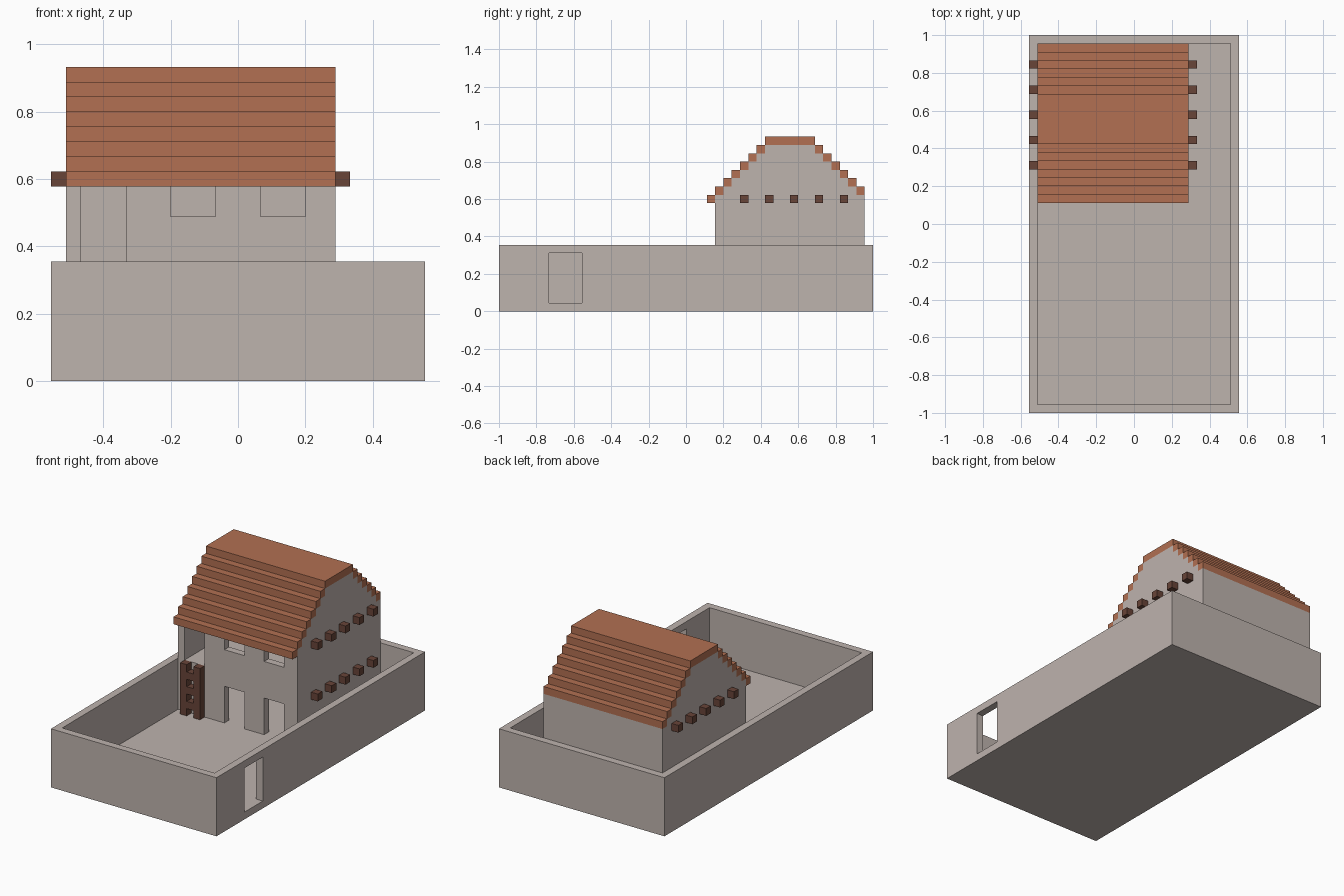
import bpy, bmesh

if "Cube" in bpy.data.objects:
    bpy.data.objects.remove(bpy.data.objects["Cube"], do_unlink=True)

U = 2 / 45  # one block; everything is laid out on a 25 x 45 x 21 block grid


def material(name, color):
    m = bpy.data.materials.new(name)
    m.use_nodes = True
    m.diffuse_color = (*color, 1)
    bsdf = next(n for n in m.node_tree.nodes if n.type == 'BSDF_PRINCIPLED')
    bsdf.inputs["Base Color"].default_value = (*color, 1)
    return m


PLASTER = material("pale plaster", (0.515, 0.451, 0.423))
TILE = material("terracotta tile", (0.445, 0.162, 0.084))
WOOD = material("dark wood", (0.138, 0.058, 0.040))


def prism(name, profile, x0, x1, mat):
    """Extrude a (y, z) profile from x0 to x1, all in block units."""
    bm = bmesh.new()
    face = bm.faces.new([bm.verts.new((x0, y, z)) for y, z in profile])
    ext = bmesh.ops.extrude_face_region(bm, geom=[face])
    moved = [v for v in ext["geom"] if isinstance(v, bmesh.types.BMVert)]
    bmesh.ops.translate(bm, verts=moved, vec=(x1 - x0, 0, 0))
    for v in bm.verts:
        v.co = ((v.co.x - 12.5) * U, (v.co.y - 22.5) * U, v.co.z * U)
    bmesh.ops.recalc_face_normals(bm, faces=bm.faces)
    mesh = bpy.data.meshes.new(name)
    bm.to_mesh(mesh)
    bm.free()
    mesh.materials.append(mat)
    obj = bpy.data.objects.new(name, mesh)
    bpy.context.collection.objects.link(obj)
    return obj


def box(name, x, y, z, mat):
    return prism(name, [(y[0], z[0]), (y[1], z[0]), (y[1], z[1]), (y[0], z[1])],
                 x[0], x[1], mat)


def cut(obj, x, y, z):
    """Carve a box out of obj and discard the cutter."""
    cutter = box("cutter", x, y, z, PLASTER)
    cutter.hide_render = True
    mod = obj.modifiers.new("opening", 'BOOLEAN')
    mod.operation = 'DIFFERENCE'
    mod.solver = 'EXACT'
    mod.object = cutter
    bpy.context.view_layer.objects.active = obj
    bpy.ops.object.modifier_apply(modifier=mod.name)
    bpy.data.objects.remove(cutter, do_unlink=True)


# Courtyard: floor and surrounding wall with a side gateway
yard = box("courtyard_wall", (0, 25), (0, 45), (0, 8), PLASTER)
cut(yard, (1, 24), (1, 44), (1, 9))
cut(yard, (23.5, 26), (6, 10), (1, 7))

# House body with stepped gables
profile = [(26, 1), (44, 1)]
for i in range(6):
    profile += [(44 - i, 14 + i), (43 - i, 14 + i)]
profile += [(38, 20), (32, 20)]
for i in reversed(range(6)):
    profile += [(27 + i, 14 + i), (26 + i, 14 + i)]
house = prism("house_walls", profile, 1, 19, PLASTER)

# Two hollow storeys
cut(house, (2, 18), (27, 43), (0.5, 7))
cut(house, (2, 18), (27, 43), (8, 14))

# Ground floor doors, windows above them, and the loft door
for x in (8, 14):
    cut(house, (x, x + 3), (25, 27.5), (0.5, 6))
    cut(house, (x, x + 3), (25, 27.5), (11, 13))
cut(house, (2, 5), (25, 27.5), (8, 13))

# Roof: stepped tile courses and a flat ridge
for i in range(7):
    box(f"front_tile_course_{i + 1}", (1, 19), (25 + i, 26 + i), (13 + i, 14 + i), TILE)
for i in range(6):
    box(f"back_tile_course_{i + 1}", (1, 19), (43 - i, 44 - i), (14 + i, 15 + i), TILE)
box("roof_ridge", (1, 19), (32, 38), (20, 21), TILE)

# Beams under each floor, poking out through the gable walls
for i, y in enumerate(range(29, 42, 3)):
    box(f"lower_beam_{i + 1}", (1.5, 20), (y, y + 1), (6, 7), WOOD)
    box(f"upper_beam_{i + 1}", (0, 20), (y, y + 1), (13, 14), WOOD)

# Ladder up to the loft door
for side, x in (("right", 2), ("left", 4)):
    box(f"ladder_{side}_rail", (x, x + 1), (25, 26), (1, 8), WOOD)
for i, z in enumerate((2, 4, 6)):
    box(f"ladder_rung_{i + 1}", (3, 4), (25, 26), (z, z + 1), WOOD)
